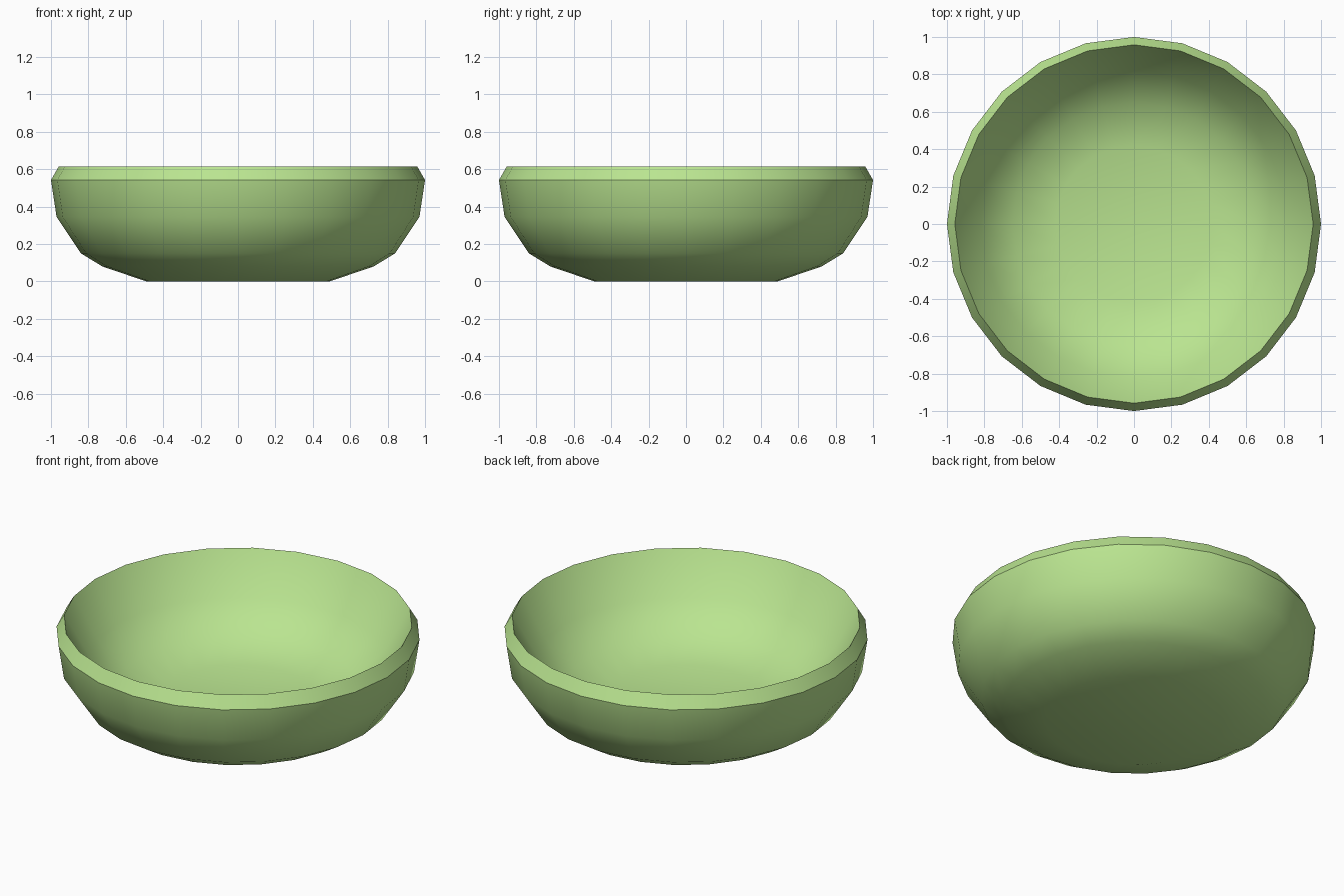
import bpy, bmesh
from math import cos, sin, tau, radians

if "Cube" in bpy.data.objects:
    bpy.data.objects.remove(bpy.data.objects["Cube"])

SIDES = 24

# Closed cross-section (radius, height): outside from the base up, over the lip, down the inside
PROFILE = [(0.49, 0.0), (0.725, 0.08), (0.84, 0.15), (0.97, 0.345), (1.0, 0.542),
           (0.958, 0.615),
           (0.82, 0.375), (0.65, 0.225), (0.42, 0.155)]

# Revolve the cross-section into rings
bm = bmesh.new()
rings = [[bm.verts.new((r * cos(tau * i / SIDES), r * sin(tau * i / SIDES), z))
          for i in range(SIDES)] for r, z in PROFILE]
for low, high in zip(rings, rings[1:]):
    for i in range(SIDES):
        j = (i + 1) % SIDES
        bm.faces.new((low[i], low[j], high[j], high[i]))

# Underside and inner floor
bm.faces.new(rings[0][::-1])
bm.faces.new(rings[-1])
bmesh.ops.recalc_face_normals(bm, faces=bm.faces)

mesh = bpy.data.meshes.new("bowl")
bm.to_mesh(mesh)
bm.free()
bowl = bpy.data.objects.new("bowl", mesh)
bpy.context.collection.objects.link(bowl)

# Green glaze
green = bpy.data.materials.new("green_glaze")
green.diffuse_color = (0.49, 0.78, 0.28, 1)
green.use_nodes = True
green.node_tree.nodes["Principled BSDF"].inputs["Base Color"].default_value = green.diffuse_color
mesh.materials.append(green)

# Smooth walls with a crisp lip
bpy.context.view_layer.objects.active = bowl
bowl.select_set(True)
bpy.ops.object.shade_smooth_by_angle(angle=radians(32))
